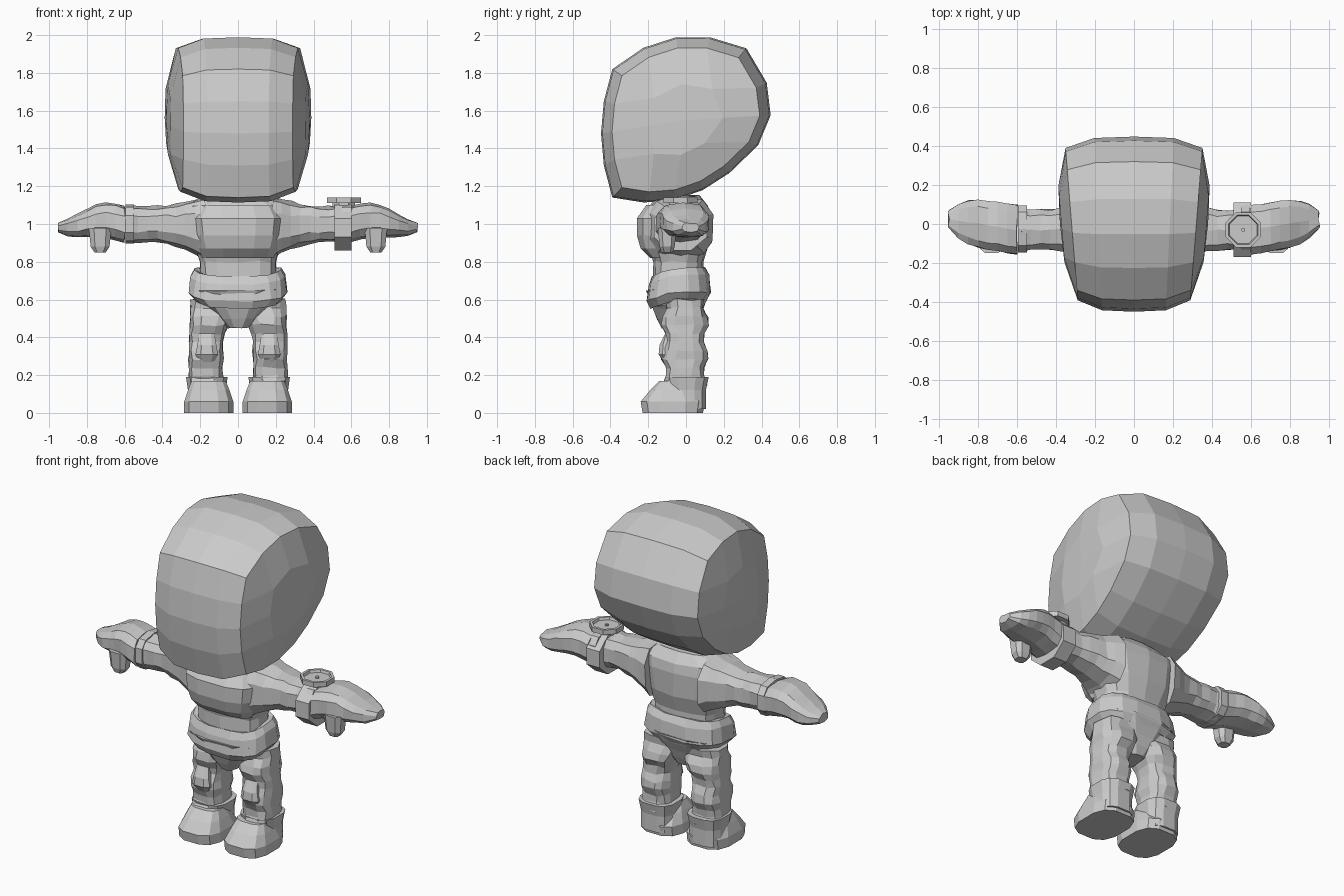
import bpy, bmesh, math, random
from mathutils import Vector

random.seed(4)
default_cube = bpy.data.objects.get("Cube")
if default_cube:
    bpy.data.objects.remove(default_cube)

grey = bpy.data.materials.new("plain grey")
grey.use_nodes = True
colour = (0.6, 0.6, 0.6, 1)
grey.diffuse_color = colour
grey.node_tree.nodes["Principled BSDF"].inputs["Base Color"].default_value = colour


def finish(bm, name):
    bmesh.ops.recalc_face_normals(bm, faces=bm.faces)
    mesh = bpy.data.meshes.new(name)
    bm.to_mesh(mesh)
    bm.free()
    mesh.materials.append(grey)
    part = bpy.data.objects.new(name, mesh)
    bpy.context.collection.objects.link(part)


def skin(name, rings, place, sides=12, power=0.7, mirror=1, rough=0.0):
    """Skin superellipse rings (position, centre a, radius a, centre b, radius b)."""
    bm = bmesh.new()
    loops = []
    corner = math.cos(math.pi / sides) ** power
    for position, centre_a, radius_a, centre_b, radius_b in rings:
        loop = []
        for i in range(sides):
            angle = math.tau * (i + 0.5) / sides
            cosine, sine = math.cos(angle), math.sin(angle)
            across = math.copysign(abs(cosine) ** power, cosine) / corner
            along = math.copysign(abs(sine) ** power, sine) / corner
            point = place(position, centre_a + across * radius_a, centre_b + along * radius_b, sine)
            point += Vector([random.uniform(-rough, rough) for axis in "xyz"])
            point.x *= mirror
            loop.append(bm.verts.new(point))
        loops.append(loop)
    for low, high in zip(loops, loops[1:]):
        for i in range(sides):
            j = (i + 1) % sides
            bm.faces.new((low[i], low[j], high[j], high[i]))
    bm.faces.new(loops[0])
    bm.faces.new(loops[-1])
    finish(bm, name)


def upright(name, rows, x=0.0, y=-0.04, dip=0.0, **options):
    """Stack of rings along z, each (height, half width, half depth)."""
    def place(height, across, along, sine):
        return Vector((across, along, height + dip * min(0, sine)))
    skin(name, [(z, x, width, y, depth) for z, width, depth in rows], place, **options)


def sideways(name, rings, **options):
    """Stack of rings along x, each with y and z centres and radii."""
    def place(reach, across, along, sine):
        return Vector((reach, across, along))
    skin(name, rings, place, **options)


def steps(count):
    return [i / count for i in range(count + 1)]


# Head: gridded cube wrapped onto a bulging four-cornered side profile
front_low, front_top = Vector((-0.39, 1.14)), Vector((-0.39, 1.82))
back_top, back_low = Vector((0.32, 1.93)), Vector((0.23, 1.27))
head_centre = Vector((0, 1.55))


def bowed(start, end, t, bulge):
    """Point on an edge bowed outwards as a parabola."""
    run = end - start
    outward = Vector((-run.y, run.x)).normalized()
    return start.lerp(end, t) + outward * bulge * 4 * t * (1 - t)


def head_outline(v, w):
    if v < -0.99:
        return bowed(front_low, front_top, (1 + w) / 2, 0.06)
    if w > 0.99:
        return bowed(front_top, back_top, (1 + v) / 2, 0.115)
    if v > 0.99:
        return bowed(back_top, back_low, (1 - w) / 2, 0.175)
    return bowed(back_low, front_low, (1 - v) / 2, 0.08)


bm = bmesh.new()
bmesh.ops.create_cube(bm, size=2)
bmesh.ops.subdivide_edges(bm, edges=bm.edges[:], cuts=3, use_grid_fill=True)
for vert in bm.verts:
    u, v, w = vert.co
    spread = max(abs(v), abs(w))
    spot = head_centre.copy()
    if spread > 0.01:
        shrink = 1 - 0.13 * abs(u) ** 3
        spot += (head_outline(v / spread, w / spread) - head_centre) * spread * shrink
    half_width = 0.32 + 0.08 * spot.x
    if abs(u) > 0.9:
        offset = half_width + 0.06 * (1 - spread ** 3)
    else:
        offset = half_width * abs(u) * 1.15
    vert.co = (math.copysign(offset, u), spot.x, spot.y)
finish(bm, "head")

# Torso, raised chest, dipping jacket hem and pelvis
upright("torso", [(0.7, 0.2, 0.13), (0.8, 0.2, 0.13), (0.9, 0.23, 0.16),
                  (1.04, 0.27, 0.16), (1.1, 0.28, 0.15), (1.15, 0.17, 0.11)],
        sides=14, rough=0.005)
upright("chest", [(0.82, 0.19, 0.09), (0.87, 0.21, 0.14), (0.94, 0.23, 0.16),
                  (1.03, 0.24, 0.16), (1.1, 0.2, 0.11)], y=-0.1)
upright("jacket_hem", [(0.6, 0.22, 0.15), (0.64, 0.26, 0.17), (0.73, 0.25, 0.16),
                       (0.77, 0.23, 0.14), (0.76, 0.2, 0.1)],
        sides=16, dip=0.05, rough=0.004)
upright("pelvis", [(0.45 + 0.2 * t, 0.05 + 0.2 * t, 0.09 + 0.08 * t) for t in steps(4)],
        rough=0.004)


def leg_ring(t):
    """Trouser ring: regular folds, widening into the hip."""
    height = 0.15 + 0.45 * t
    fold = 0.015 * math.cos((height - 0.3) * 35)
    hip = max(0, height - 0.4)
    return height, 0.17 - hip / 4, 0.09 + hip / 5, -0.005, 0.11 + fold


def sleeve_ring(t):
    """Sleeve ring: wide at the shoulder, pinched before the wrist."""
    reach = 0.18 + 0.4 * t
    flare = 0.8 * (reach - 0.48) ** 2
    return reach, -0.03, 0.1 + flare, 1 - flare / 4, 0.09 + flare


def glove_ring(t):
    """Mitten ring: flattens towards rounded fingertips."""
    return (0.6 + 0.35 * t, 0.055 * t - 0.03, 0.125 * (1 - 0.65 * t ** 5),
            1 + 0.02 * math.sin(5 * t), 0.095 * (1 - 0.75 * t * t))


def leg_place(height, across, along, sine):
    return Vector((across, along, height))


for side, sign in (("left", 1), ("right", -1)):
    # Baggy leg and knee patch
    skin(side + "_leg", [leg_ring(t) for t in steps(10)], leg_place,
         mirror=sign, rough=0.006)
    upright(side + "_knee_patch", [(0.27, 0.04, 0.02), (0.31, 0.06, 0.045),
                                   (0.36, 0.05, 0.04), (0.42, 0.04, 0.01)],
            x=0.165, y=-0.1, sides=8, mirror=sign)
    # Boot: broad foot and flared shaft
    upright(side + "_foot", [(0, 0.13, 0.16), (0.06, 0.13, 0.17),
                             (0.12, 0.11, 0.12), (0.17, 0.09, 0.07)],
            x=0.155, y=-0.07, mirror=sign)
    upright(side + "_boot_shaft", [(0.02, 0.1, 0.1), (0.12, 0.1, 0.1), (0.19, 0.11, 0.115)],
            x=0.165, y=0.005, mirror=sign)
    # Arm: sleeve, cuff, mitten and thumb
    sideways(side + "_sleeve", [sleeve_ring(t) for t in steps(8)],
             sides=10, mirror=sign, rough=0.006)
    sideways(side + "_cuff", [(reach, -0.025, 0.12, 1, 0.1) for reach in (0.55, 0.595)],
             sides=10, mirror=sign)
    sideways(side + "_glove", [glove_ring(t) for t in steps(7)],
             sides=10, mirror=sign, rough=0.004)
    upright(side + "_thumb", [(0.85, 0.03, 0.03), (0.88, 0.05, 0.04), (0.98, 0.06, 0.05)],
            x=0.73, y=-0.1, sides=8, mirror=sign)

# Wrist strap with an octagonal dial, recessed face and centre pin
sideways("wrist_strap", [(reach, -0.03, 0.14, 0.98, 0.12) for reach in (0.51, 0.6)],
         sides=8, power=1)
dial_steps = [(1.08, 0.06), (1.11, 0.06), (1.11, 0.09), (1.14, 0.09), (1.14, 0.075), (1.125, 0.07)]
for name, outline in (("wrist_dial", dial_steps), ("dial_pin", [(1.12, 0.01), (1.135, 0.01)])):
    upright(name, [(z, radius, radius) for z, radius in outline],
            x=0.56, y=-0.03, sides=8, power=1)
